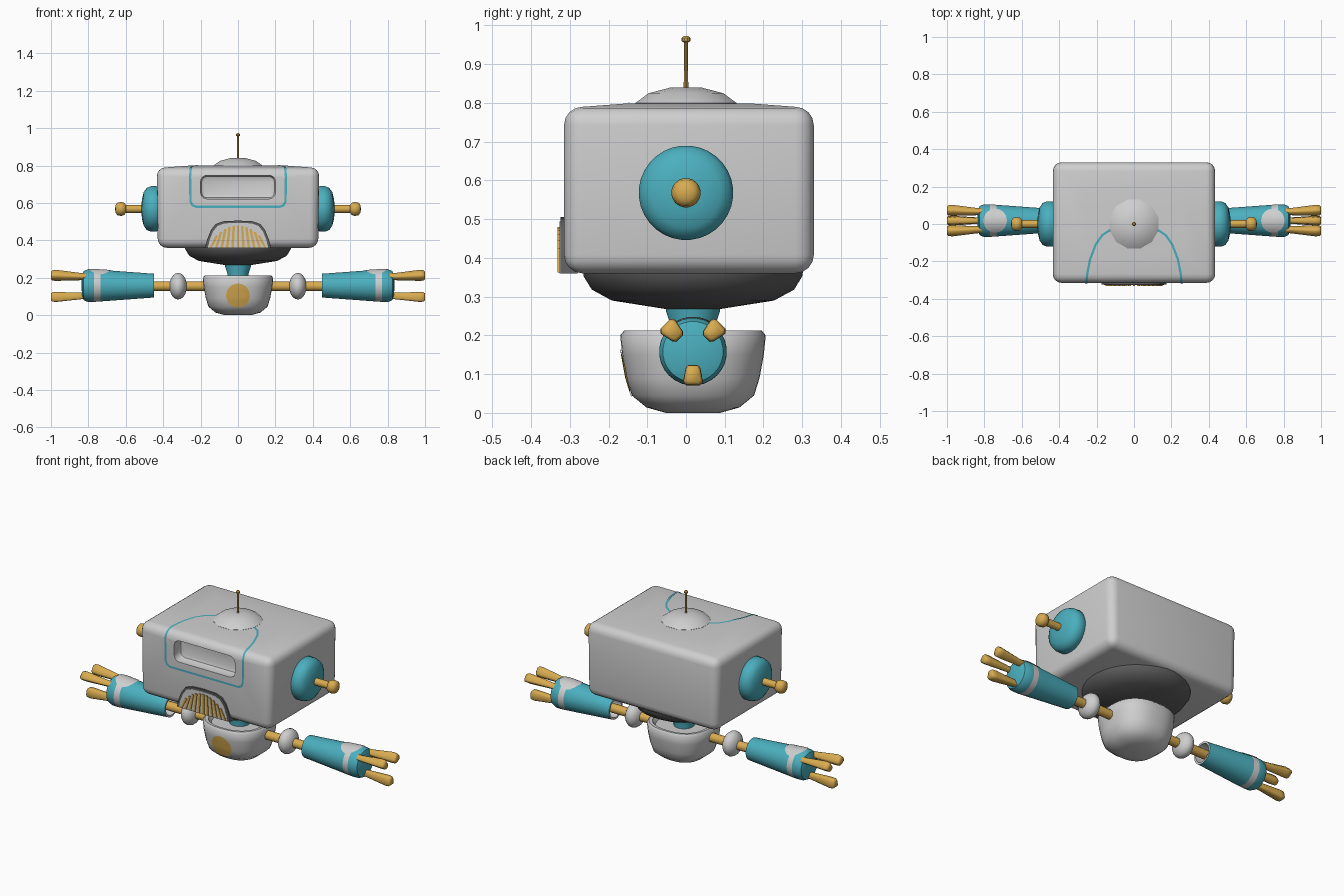
import bpy, bmesh, math
from mathutils import Vector

if "Cube" in bpy.data.objects:
    bpy.data.objects.remove(bpy.data.objects["Cube"])


def material(name, rgb):
    m = bpy.data.materials.new(name)
    m.diffuse_color = (*rgb, 1)
    m.use_nodes = True
    m.node_tree.nodes["Principled BSDF"].inputs["Base Color"].default_value = m.diffuse_color
    return m


GREY = material("light grey", (0.62, 0.62, 0.62))
DARK = material("dark grey", (0.11, 0.11, 0.11))
TEAL = material("teal", (0.07, 0.43, 0.52))
GOLD = material("gold", (0.69, 0.41, 0.08))


def finish(bm, name, mats, angle=35, recalc=True):
    if recalc:
        bmesh.ops.remove_doubles(bm, verts=bm.verts, dist=1e-5)
        bmesh.ops.recalc_face_normals(bm, faces=bm.faces)
    me = bpy.data.meshes.new(name)
    bm.to_mesh(me)
    bm.free()
    for m in mats:
        me.materials.append(m)
    me.shade_smooth()
    me.set_sharp_from_angle(angle=math.radians(angle))
    ob = bpy.data.objects.new(name, me)
    bpy.context.collection.objects.link(ob)
    return ob


def lathe(name, profile, mats, centre=(0, 0), side=0, power=2, segs=28, bands=None, angle=35):
    """Spin (radius, height) points about z, or about x when side is +1 or -1."""
    bm = bmesh.new()
    rings = []
    for r, h in profile:
        ring = []
        for i in range(segs):
            t = 2 * math.pi * (i + 0.5) / segs
            c, s = math.cos(t), math.sin(t)
            k = r / (abs(c) ** power + abs(s) ** power) ** (1 / power)
            a, b = centre[0] + k * c, centre[1] + k * s
            ring.append(bm.verts.new((side * h, a, b) if side else (a, b, h)))
        rings.append(ring)
    for j in range(len(rings) - 1):
        if profile[j] == profile[j + 1]:
            continue
        for i in range(segs):
            n = (i + 1) % segs
            f = bm.faces.new((rings[j][i], rings[j][n], rings[j + 1][n], rings[j + 1][i]))
            f.material_index = bands[j] if bands else 0
    bmesh.ops.remove_doubles(bm, verts=bm.verts, dist=1e-5)
    bmesh.ops.dissolve_degenerate(bm, edges=bm.edges, dist=1e-5)
    # close any open ends
    ends = [e for e in bm.edges if e.is_boundary]
    if ends:
        bmesh.ops.holes_fill(bm, edges=ends)
    return finish(bm, name, mats, angle)


def box(bm, lo, hi):
    vs = bmesh.ops.create_cube(bm, size=1)["verts"]
    for v in vs:
        v.co = Vector([(l + h) / 2 + c * (h - l) for l, h, c in zip(lo, hi, v.co)])
    return vs


def wrap(ob, target, axis=None):
    """Lay a thin painted detail on a surface."""
    m = ob.modifiers.new("wrap", "SHRINKWRAP")
    m.target = target
    m.wrap_mode = 'ABOVE_SURFACE'
    m.offset = 0.003
    if axis:
        m.wrap_method = 'PROJECT'
        setattr(m, "use_project_" + axis, True)
        m.use_negative_direction = True
        m.use_positive_direction = True


def disc(name, centre, u, v, radius, mat, target, axis):
    bm = bmesh.new()
    centre, u, v = Vector(centre), Vector(u), Vector(v)
    rings = [[bm.verts.new(centre + radius * k / 5 * (u * math.cos(t) + v * math.sin(t)))
              for t in [2 * math.pi * i / 28 for i in range(28)]] for k in range(1, 6)]
    bm.faces.new(rings[0])
    for a, b in zip(rings, rings[1:]):
        for i in range(28):
            n = (i + 1) % 28
            bm.faces.new((a[i], b[i], b[n], a[n]))
    wrap(finish(bm, name, [mat], recalc=False), target, axis)


# head: rounded box with a slightly raised top and a cut face slot
bm = bmesh.new()
box(bm, (-0.435, -0.315, 0.36), (0.435, 0.33, 0.79))
for v in bm.verts:
    if v.co.z < 0.5:
        v.co.x *= 0.985
bmesh.ops.bevel(bm, geom=bm.edges[:], offset=0.048, segments=4, profile=0.5, affect='EDGES')
top = max(bm.faces, key=lambda f: f.calc_center_median().z)
bmesh.ops.inset_region(bm, faces=[top], thickness=0.17)
for v in top.verts:
    v.co.z += 0.009
head = finish(bm, "head", [GREY])

bm = bmesh.new()
box(bm, (-0.2, -0.40, 0.622), (0.2, -0.255, 0.748))
edges = [e for e in bm.edges if abs(e.verts[0].co.y - e.verts[1].co.y) > 0.1]
bmesh.ops.bevel(bm, geom=edges, offset=0.035, segments=4, profile=0.5, affect='EDGES')
back = [e for e in bm.edges if all(v.co.y > -0.3 for v in e.verts)]
bmesh.ops.bevel(bm, geom=back, offset=0.02, segments=2, profile=0.5, affect='EDGES')
cutter = finish(bm, "slot_cutter", [GREY])
cutter.hide_render = True
cut = head.modifiers.new("slot", "BOOLEAN")
cut.operation, cut.solver, cut.object = 'DIFFERENCE', 'EXACT', cutter
dg = bpy.context.evaluated_depsgraph_get()
head.data = bpy.data.meshes.new_from_object(head.evaluated_get(dg))
head.modifiers.clear()
bpy.data.objects.remove(cutter)
head.data.shade_smooth()
head.data.set_sharp_from_angle(angle=math.radians(35))

# teal trim line: across the front, up over the brow and back on the top
half = [(0, -0.317, 0.58), (0.225, -0.317, 0.58), (0.245, -0.317, 0.589), (0.254, -0.317, 0.61),
        (0.256, -0.317, 0.74), (0.253, -0.303, 0.778), (0.25, -0.267, 0.792), (0.235, -0.19, 0.795),
        (0.205, -0.11, 0.80), (0.17, -0.06, 0.80), (0.125, -0.03, 0.80)]
for s, label in ((1, "right"), (-1, "left")):
    pts = []
    for a, b in zip(half, half[1:]):
        a, b = Vector(a), Vector(b)
        pts += [a.lerp(b, k / 5) for k in range(5)]
    pts.append(Vector(half[-1]))
    bm = bmesh.new()
    rows = []
    for i, p in enumerate(pts):
        d = (pts[min(i + 1, len(pts) - 1)] - pts[max(i - 1, 0)]).normalized()
        out = Vector((0, -1, 0)) if p.z < 0.75 else Vector((0, -0.7, 0.7)) if p.z < 0.79 else Vector((0, 0, 1))
        w = d.cross(out).normalized() * 0.006
        rows.append([bm.verts.new(((p + w * k).x * s, (p + w * k).y, (p + w * k).z)) for k in (-1, 1)])
    for a, b in zip(rows, rows[1:]):
        quad = (a[0], a[1], b[1], b[0])
        bm.faces.new(quad[::-1] if s > 0 else quad)
    wrap(finish(bm, "trim_line_" + label, [TEAL], recalc=False), head)

# crown and antenna
lathe("crown", [(0.135, 0.785), (0.135, 0.80), (0.10, 0.825), (0.04, 0.84), (0, 0.84)], [GREY], segs=12, angle=45)
lathe("antenna", [(0.006, 0.83), (0.005, 0.955), (0.011, 0.96), (0.011, 0.967), (0.006, 0.973)], [GOLD], segs=10)

# mouth grille: dark arch, light panel and fanned gold bars
arch = [(0.175, 0.36), (0.165, 0.405), (0.145, 0.455), (0.12, 0.487), (0.08, 0.502), (0, 0.506)]


def arch_plate(name, k, y0, y1, mat):
    side = [(x * k, 0.36 + (z - 0.36) * k) for x, z in arch]
    loop = side + [(-x, z) for x, z in side[-2::-1]]
    bm = bmesh.new()
    f = bm.faces.new([bm.verts.new((x, y0, z)) for x, z in loop])
    ext = bmesh.ops.extrude_face_region(bm, geom=[f])
    for v in ext["geom"]:
        if isinstance(v, bmesh.types.BMVert):
            v.co.y = y1
    finish(bm, name, [mat])


arch_plate("mouth_frame", 1, -0.28, -0.324, DARK)
arch_plate("mouth_panel", 0.92, -0.30, -0.326, GREY)
bm = bmesh.new()
for i in range(-5, 6):
    height = 0.48 - 0.0022 * i * i
    for v in box(bm, (-0.0065, -0.331, 0.362), (0.0065, -0.32, height)):
        v.co.x += i * (0.029 if v.co.z < 0.4 else 0.0225)
finish(bm, "mouth_bars", [GOLD])

# lower skirt, neck and cup body
Y = 0.018
lathe("head_skirt", [(0.285, 0.365), (0.283, 0.352), (0.262, 0.318), (0.21, 0.29), (0.07, 0.268), (0, 0.268)],
      [DARK], (0, Y), segs=36)
lathe("neck", [(0.072, 0.29), (0.07, 0.262), (0.056, 0.22), (0.056, 0.16)], [TEAL], (0, Y))
body = lathe("body", [(0, 0.18), (0.145, 0.185), (0.16, 0.21), (0.178, 0.212), (0.188, 0.20), (0.183, 0.15),
                      (0.172, 0.09), (0.158, 0.045), (0.12, 0.014), (0.07, 0.0), (0, 0.0)],
             [GREY], (0, Y), power=2.5, segs=40, angle=50)
disc("body_badge", (0, -0.21, 0.106), (1, 0, 0), (0, 0, 1), 0.063, GOLD, body, "y")

# sides: ears and arms
AZ = 0.158
for s, label in ((1, "right"), (-1, "left")):
    ear = (0, 0.568)
    lathe("ear_" + label, [(0.11, 0.42), (0.122, 0.435), (0.122, 0.465), (0.113, 0.488), (0.09, 0.504),
                           (0.05, 0.514), (0, 0.517)], [TEAL], ear, s, segs=32, angle=50)
    lathe("ear_knob_" + label, [(0.021, 0.50), (0.021, 0.60), (0.033, 0.607), (0.038, 0.625), (0.034, 0.645),
                                (0.02, 0.655), (0, 0.657)], [GOLD], ear, s, segs=20, angle=50)
    lathe("arm_rod_" + label, [(0.026, 0.15), (0.026, 0.53)], [GOLD], (Y, AZ - 0.003), s, segs=16)
    ball = [(0.072 * math.sin(math.pi * k / 10), 0.32 - 0.047 * math.cos(math.pi * k / 10)) for k in range(11)]
    lathe("elbow_" + label, ball, [GREY], (Y, AZ - 0.003), s, segs=20, angle=60)
    # forearm: hollow at the elbow end, with a pale band
    sleeve = lathe("forearm_" + label,
                   [(0, 0.52), (0.05, 0.52), (0.053, 0.45), (0.064, 0.45), (0.085, 0.735), (0.0875, 0.77),
                    (0.087, 0.805), (0.078, 0.825), (0.05, 0.835), (0, 0.836)], [TEAL, GREY], (Y, AZ), s,
                   bands=[1, 1, 1, 0, 1, 0, 0, 0, 0], segs=28)
    disc("wrist_patch_" + label, (s * 0.742, Y, 0.30), (1, 0, 0), (0, 1, 0), 0.062, GREY, sleeve, "z")
    # three flared wedge fingers
    for n, (ang, r0, r1) in enumerate(((45, 0.066, 0.074), (135, 0.066, 0.074), (270, 0.055, 0.06))):
        t = math.radians(ang)
        rad, tan = Vector((0, math.cos(t), math.sin(t))), Vector((0, -math.sin(t), math.cos(t)))
        bm = bmesh.new()
        rings = []
        for x, r, k in ((0.80, r0, 0.62), (0.84, r0, 0.66), (0.97, r1, 1.0), (0.992, r1, 0.95), (1.0, r1, 0.7)):
            base = Vector((s * x, Y, AZ)) + rad * r
            rings.append([bm.verts.new(base + k * (rad * a + tan * b)) for a, b in
                          ((0.027, -0.018), (0.027, 0.018), (0.018, 0.026), (-0.018, 0.019),
                           (-0.026, 0.012), (-0.026, -0.012), (-0.018, -0.019), (0.018, -0.026))])
        for a, b in zip(rings, rings[1:]):
            for i in range(8):
                bm.faces.new((a[i], a[(i + 1) % 8], b[(i + 1) % 8], b[i]))
        bm.faces.new(rings[0])
        bm.faces.new(rings[-1])
        finish(bm, f"finger_{label}_{n + 1}", [GOLD], 60)
